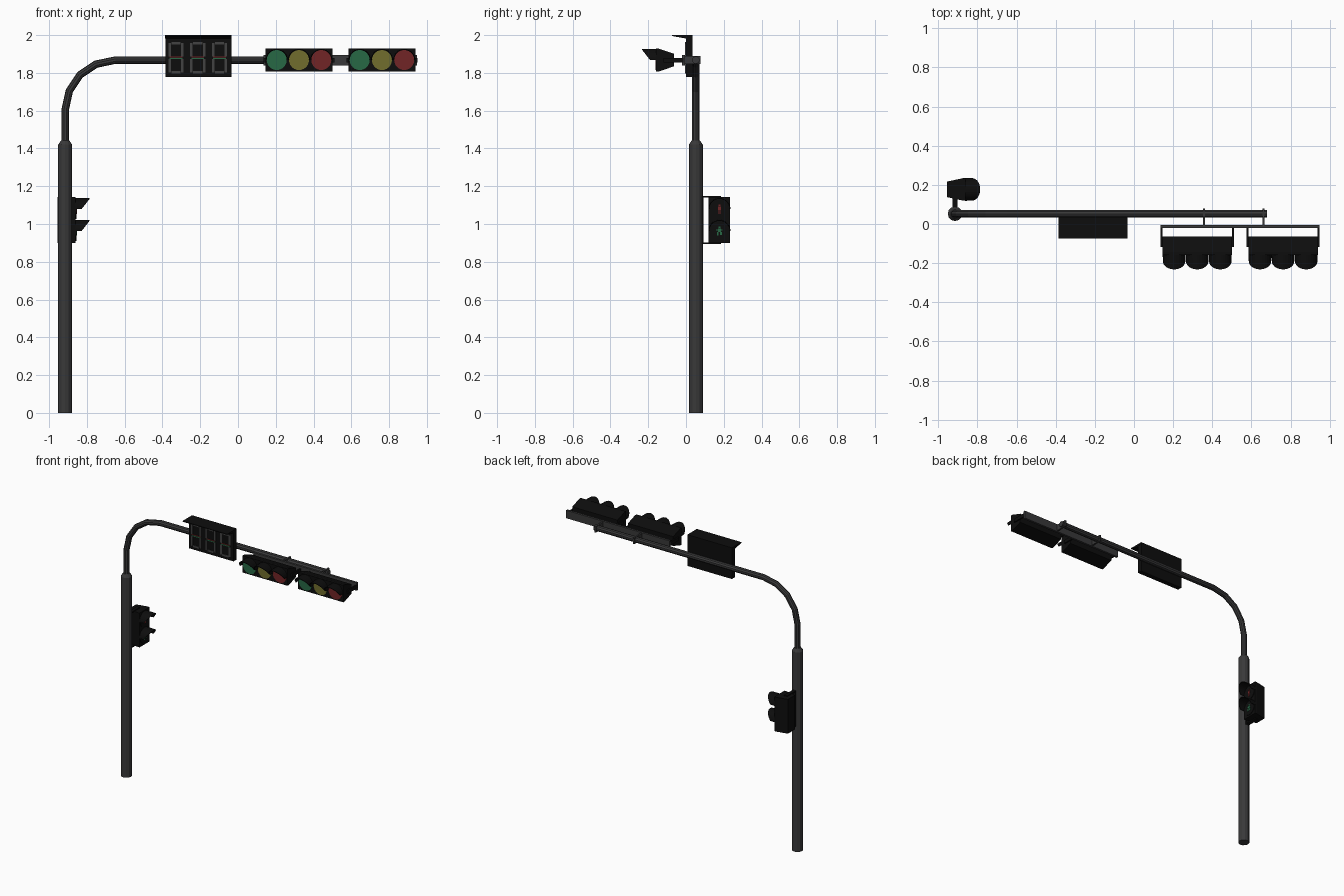
import bpy, bmesh, math
from mathutils import Matrix, Vector

if "Cube" in bpy.data.objects:
    bpy.data.objects.remove(bpy.data.objects["Cube"])


def material(name, rgb):
    m = bpy.data.materials.new(name)
    m.diffuse_color = (*rgb, 1)
    m.use_nodes = True
    m.node_tree.nodes["Principled BSDF"].inputs["Base Color"].default_value = m.diffuse_color
    return m


BLACK = material("housing black", (0.004, 0.004, 0.004))
GREY = material("pole grey", (0.04, 0.04, 0.041))
SEG = material("unlit segment grey", (0.055, 0.055, 0.055))
GREEN = material("lens green", (0.02, 0.14, 0.06))
YELLOW = material("lens yellow", (0.165, 0.155, 0.027))
RED = material("lens red", (0.165, 0.018, 0.019))


def finish(name, bm, mat, mtx=Matrix(), smooth=False):
    bmesh.ops.recalc_face_normals(bm, faces=bm.faces)
    me = bpy.data.meshes.new(name)
    bm.to_mesh(me)
    bm.free()
    ob = bpy.data.objects.new(name, me)
    bpy.context.collection.objects.link(ob)
    me.materials.append(mat)
    me.transform(mtx)
    if smooth:
        for p in me.polygons:
            p.use_smooth = len(p.vertices) == 4
    return ob


def boxes(name, spans, mat, mtx=Matrix()):
    """Boxes given as (x0, x1, y0, y1, z0, z1), joined in one object."""
    bm = bmesh.new()
    for x0, x1, y0, y1, z0, z1 in spans:
        c = Vector((x0 + x1, y0 + y1, z0 + z1)) / 2
        bmesh.ops.create_cube(bm, size=1, matrix=Matrix.Translation(c)
                              @ Matrix.Diagonal((x1 - x0, y1 - y0, z1 - z0, 1)))
    return finish(name, bm, mat, mtx)


def loft(name, rings, mat, mtx=Matrix()):
    """Skin a list of equal point rings and cap both ends."""
    bm = bmesh.new()
    vs = [[bm.verts.new(p) for p in r] for r in rings]
    n = len(vs[0])
    for a, b in zip(vs, vs[1:]):
        for i in range(n):
            bm.faces.new((a[i], a[(i + 1) % n], b[(i + 1) % n], b[i]))
    bm.faces.new(vs[0])
    bm.faces.new(vs[-1])
    return finish(name, bm, mat, mtx)


def tube_xz(name, path, y, sides):
    """Round tube along an (x, z, radius) path in the plane y."""
    rings = []
    for i, (x, z, r) in enumerate(path):
        a, b = path[max(i - 1, 0)], path[min(i + 1, len(path) - 1)]
        t = Vector((b[0] - a[0], 0, b[1] - a[1])).normalized()
        u, v = Vector((t.z, 0, -t.x)), Vector((0, 1, 0))
        rings.append([Vector((x, y, z)) + r * (math.cos(k * math.tau / sides) * u
                      + math.sin(k * math.tau / sides) * v) for k in range(sides)])
    return loft(name, rings, GREY)


def lens(name, x, z, mat, mtx):
    bm = bmesh.new()
    bmesh.ops.create_cone(bm, cap_ends=True, segments=24, radius1=0.053, radius2=0.053,
                          depth=0.006, matrix=Matrix.Translation((x, -0.096, z))
                          @ Matrix.Rotation(math.pi / 2, 4, 'X'))
    finish(name, bm, mat, mtx)


def visor(name, x, z, mtx):
    """Half-round hood, longer at the top than at the sides."""
    bm = bmesh.new()
    n, rows = 14, []
    for i in range(n + 1):
        a = math.pi * i / n
        c, s = math.cos(a), math.sin(a)
        prof = [(0.0585, -0.09), (0.0575, -0.127 - 0.042 * s),
                (0.0535, -0.127 - 0.042 * s), (0.0545, -0.09)]
        rows.append([bm.verts.new((x + r * c, y, z + r * s)) for r, y in prof])
    for a, b in zip(rows, rows[1:]):
        for k in range(4):
            bm.faces.new((a[k], a[(k + 1) % 4], b[(k + 1) % 4], b[k]))
    bm.faces.new(rows[0])
    bm.faces.new(rows[-1])
    finish(name, bm, BLACK, mtx)


def head(name, half_x, half_z, back_x, back_z, lamps, mtx):
    """Housing tapering to the back, with a lens and a hood for every lamp."""
    rings = [[(sx * hx, y, sz * hz) for sx, sz in ((-1, -1), (1, -1), (1, 1), (-1, 1))]
             for y, hx, hz in ((0, back_x, back_z), (-0.08, half_x, half_z), (-0.095, half_x, half_z))]
    loft(name + "_housing", rings, BLACK, mtx)
    for i, (x, z, mat) in enumerate(lamps):
        lens(f"{name}_lens_{i + 1}", x, z, mat, mtx)
        visor(f"{name}_visor_{i + 1}", x, z, mtx)


# Pole and curved mast arm
PX, PY, AZ = -0.915, 0.052, 1.868
tube_xz("lower_pole", [(PX, 0, 0.037), (PX, 1.42, 0.037), (PX, 1.442, 0.022)], PY, 12)
tube_xz("mast_arm", [(PX, 1.42, 0.02), (PX, 1.605, 0.02), (-0.893, 1.705, 0.02),
                     (-0.836, 1.79, 0.02), (-0.752, 1.846, 0.02), (-0.648, AZ, 0.02),
                     (0.68, AZ, 0.02)], PY, 10)

# Countdown display with hood
boxes("countdown_panel", [(-0.385, -0.035, 0.0, 0.034, 1.778, 1.998)], BLACK)
hood = [[(x, -0.073, 2.0), (x, -0.073, 1.995), (x, 0.0, 1.982), (x, 0.034, 1.99), (x, 0.034, 2.0)]
        for x in (-0.386, -0.034)]
loft("countdown_hood", hood, BLACK)
grey, red, green = [], [], []
for cx in (-0.328, -0.213, -0.098):
    w, h, t, zc = 0.04, 0.083, 0.013, 1.88
    y = (-0.004, 0.002)
    for s in (-1, 1):
        xs = sorted((cx + s * w, cx + s * (w - t)))
        zs = sorted((zc + s * h, zc + s * (h - t)))
        grey.append((cx - w + t + 0.003, cx + w - t - 0.003, *y, *zs))
        grey += [(*xs, *y, zc + 0.007, zc + h - 0.006), (*xs, *y, zc - h + 0.006, zc - 0.007)]
    red.append((cx - w + 0.006, cx + w - 0.006, *y, zc + 0.001, zc + 0.006))
    green.append((cx - w + 0.006, cx + w - 0.006, *y, zc - 0.007, zc - 0.001))
boxes("countdown_segments", grey, SEG)
boxes("countdown_red_bars", red, RED)
boxes("countdown_green_bars", green, GREEN)

# Two horizontal vehicle signals, each with side brackets
legs = []
for name, cx in (("inner_signal", 0.323), ("outer_signal", 0.762)):
    head(name, 0.178, 0.06, 0.178, 0.033,
         [(-0.118, 0, GREEN), (0, 0, YELLOW), (0.118, 0, RED)],
         Matrix.Translation((cx, -0.063, AZ)))
    for s in (-1, 1):
        x = cx + s * 0.182
        legs.append((x - 0.005, x + 0.005, -0.118, -0.012, AZ - 0.012, AZ + 0.012))
boxes("signal_side_brackets", legs, BLACK)

# Rail behind the signals and its clamps on the arm
boxes("signal_rail", [(0.135, 0.948, -0.021, -0.005, AZ - 0.028, AZ + 0.028)], GREY)
boxes("rail_clamps", [(x - 0.006, x + 0.006, -0.008, 0.078, AZ - 0.022, AZ + 0.022)
                      for x in (0.358, 0.662)], GREY)

# Pedestrian signal on the pole, facing sideways
ped = Matrix.Translation((-0.955, 0.177, 1.021)) @ Matrix.Rotation(math.pi / 2, 4, 'Z')
head("pedestrian_signal", 0.057, 0.122, 0.04, 0.122, [(0, 0.058, BLACK), (0, -0.058, BLACK)], ped)
Y = (-0.102, -0.098)
boxes("standing_figure", [(-0.005, 0.005, *Y, 0.073, 0.083), (-0.008, 0.008, *Y, 0.052, 0.071),
                          (-0.006, -0.001, *Y, 0.032, 0.052), (0.001, 0.006, *Y, 0.032, 0.052)], RED, ped)
boxes("walking_figure", [(-0.004, 0.006, *Y, -0.043, -0.033), (-0.007, 0.007, *Y, -0.064, -0.045),
                         (-0.017, 0.016, *Y, -0.056, -0.051), (-0.014, -0.004, *Y, -0.083, -0.064),
                         (0.004, 0.013, *Y, -0.079, -0.064)], GREEN, ped)
boxes("pedestrian_bracket", [(PX - 0.012, PX + 0.012, 0.085, 0.185, z - 0.004, z + 0.004)
                             for z in (0.897, 1.145)]
      + [(PX - 0.012, PX + 0.012, 0.085, 0.093, 0.897, 1.145)], BLACK)
